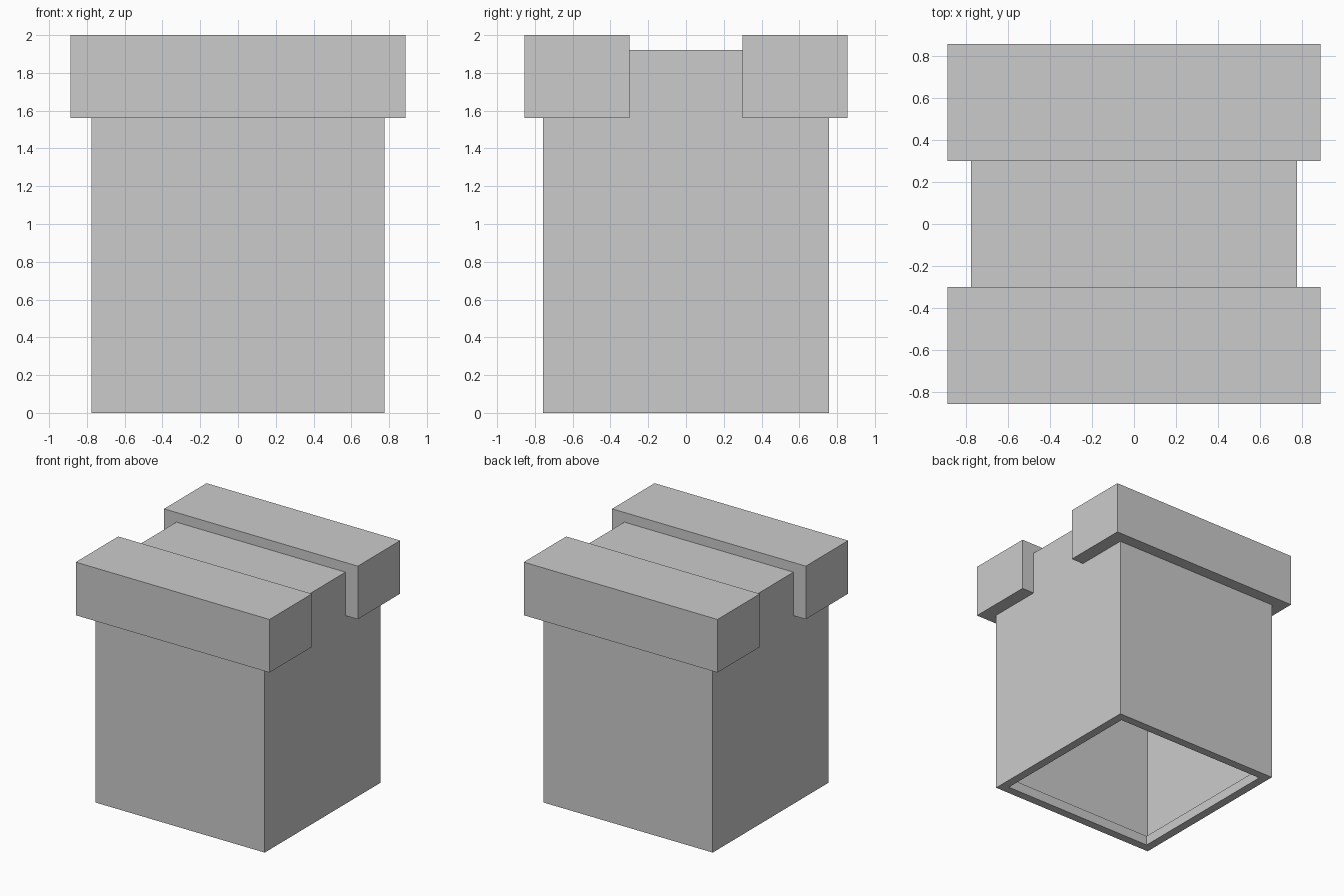
import bpy
import bmesh

if "Cube" in bpy.data.objects:
    bpy.data.objects.remove(bpy.data.objects["Cube"])


def box(bm, lo, hi):
    """Axis-aligned box between two corners."""
    geo = bmesh.ops.create_cube(bm, size=1.0)
    for v in geo["verts"]:
        v.co = [lo[i] + (v.co[i] + 0.5) * (hi[i] - lo[i]) for i in range(3)]


def finish(bm, name):
    mesh = bpy.data.meshes.new(name)
    bm.to_mesh(mesh)
    bm.free()
    obj = bpy.data.objects.new(name, mesh)
    bpy.context.collection.objects.link(obj)
    return obj


# Hollow body, open underneath, with a rim turned inwards
bm = bmesh.new()
box(bm, (-0.775, -0.757, 0), (0.775, 0.757, 1.92))
bm.normal_update()
bottom = next(f for f in bm.faces if f.normal.z < -0.9)
bmesh.ops.inset_region(bm, faces=[bottom], thickness=0.1)
lip = bmesh.ops.extrude_face_region(bm, geom=[bottom])["geom"]
moved = [e for e in lip if isinstance(e, bmesh.types.BMVert)]
bmesh.ops.translate(bm, verts=moved, vec=(0, 0, 0.08))
opening = [f for f in bm.faces if all(abs(v.co.z - 0.08) < 1e-4 for v in f.verts)]
leftover = [bottom] if bottom.is_valid and bottom not in opening else []
bmesh.ops.delete(bm, geom=opening + leftover, context="FACES_ONLY")
finish(bm, "body")

# Overhanging blocks along the front and back of the top
for name, side in (("front_top_block", -1), ("back_top_block", 1)):
    y0, y1 = sorted((side * 0.30, side * 0.856))
    bm = bmesh.new()
    box(bm, (-0.888, y0, 1.56), (0.888, y1, 2.0))
    finish(bm, name)
